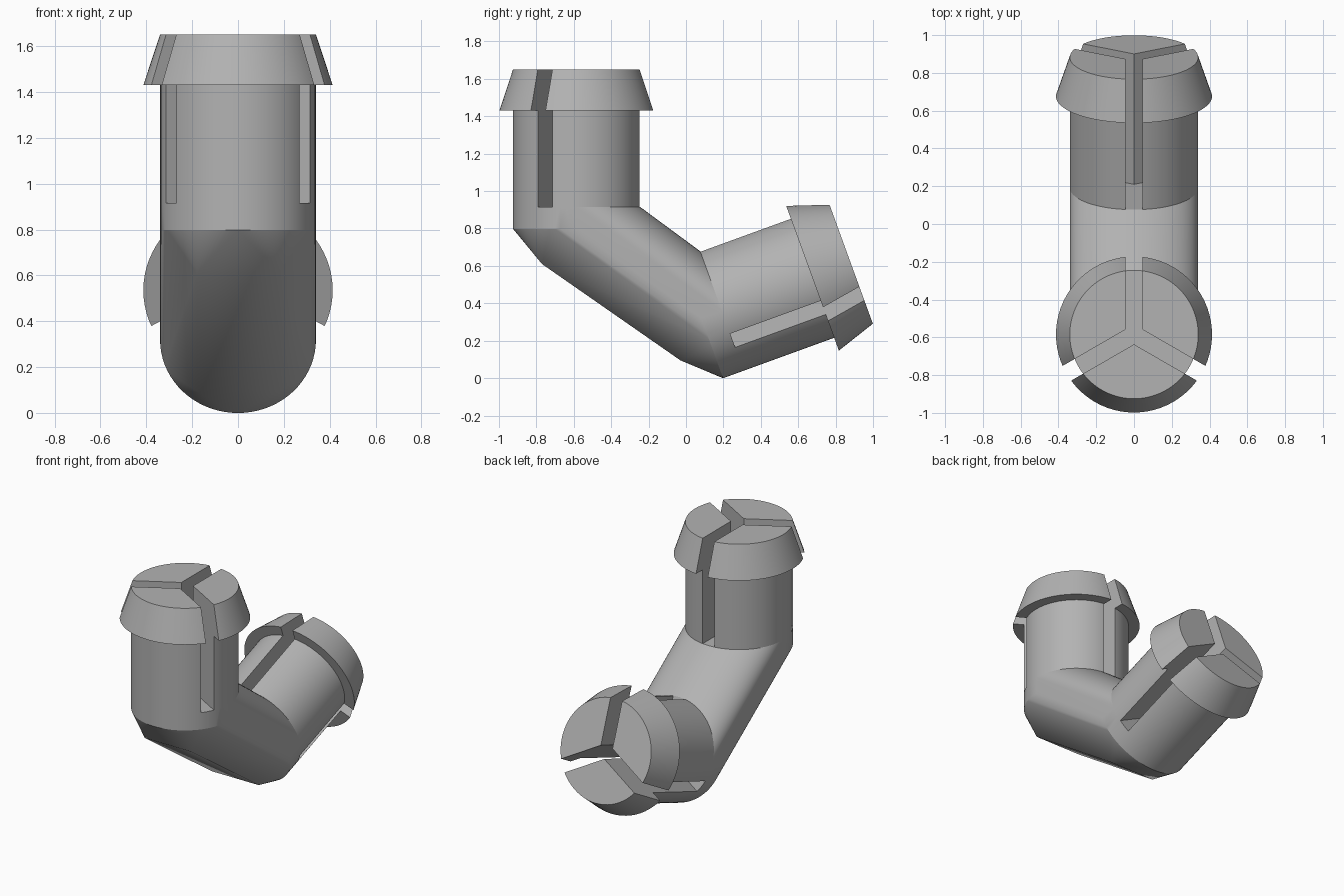
import bpy, bmesh
from math import radians, cos, sin, tau
from mathutils import Matrix, Vector

cube = bpy.data.objects.get("Cube")
if cube:
    bpy.data.objects.remove(cube, do_unlink=True)

RADIUS, LIP = 0.34, 0.413        # shaft and lip radius
LENGTH, LIP_START = 0.735, 0.515  # plug length, lip position
COLLAR = 0.117                   # round part of the elbow behind each plug
HALF_SLOT = 0.045
SEGMENTS = 72

grey = bpy.data.materials.new("grey plastic")
grey.use_nodes = True
grey.diffuse_color = (0.45, 0.45, 0.45, 1)
grey.node_tree.nodes["Principled BSDF"].inputs["Base Color"].default_value = grey.diffuse_color


def make_object(name, bm, angle):
    bmesh.ops.recalc_face_normals(bm, faces=bm.faces)
    mesh = bpy.data.meshes.new(name)
    bm.to_mesh(mesh)
    bm.free()
    mesh.materials.append(grey)
    obj = bpy.data.objects.new(name, mesh)
    bpy.context.collection.objects.link(obj)
    bpy.ops.object.select_all(action="DESELECT")
    obj.select_set(True)
    bpy.context.view_layer.objects.active = obj
    bpy.ops.object.shade_smooth_by_angle(angle=radians(angle))
    return obj


def direction(degrees):
    return Vector((cos(radians(degrees)), sin(radians(degrees)), 0))


def cut(bm, normal):
    # Keep the side the normal points to and cap the opening
    result = bmesh.ops.bisect_plane(
        bm, geom=bm.verts[:] + bm.edges[:] + bm.faces[:], dist=1e-5,
        plane_co=normal * HALF_SLOT, plane_no=normal, clear_inner=True)
    edges = [e for e in result["geom_cut"] if isinstance(e, bmesh.types.BMEdge)]
    bmesh.ops.contextual_create(bm, geom=edges)


def plug_prong(name, frame, start):
    # Revolve the shaft and lip, then trim to the sector between two slots
    bm = bmesh.new()
    profile = [(0, 0), (RADIUS, 0), (RADIUS, LIP_START), (LIP, LIP_START),
               (RADIUS, LENGTH), (0, LENGTH)]
    verts = [bm.verts.new((r, 0, z)) for r, z in profile]
    edges = [bm.edges.new(pair) for pair in zip(verts, verts[1:])]
    bmesh.ops.spin(bm, geom=verts + edges, cent=(0, 0, 0), axis=(0, 0, 1),
                   angle=tau, steps=SEGMENTS, use_duplicate=False)
    bmesh.ops.remove_doubles(bm, verts=bm.verts, dist=1e-4)
    cut(bm, direction(start + 90))
    cut(bm, direction(start + 30))
    bm.transform(frame)
    make_object(name, bm, 30)


# Frames at the base of each plug, z along the plug
upper = Matrix.Translation((0, -0.585, 0.915))
lower = (Matrix.Translation((0, 0.192, 0.359)) @ Matrix.Rotation(radians(-70), 4, "X")
         @ Matrix.Rotation(radians(180), 4, "Z"))

for name, frame in (("upper", upper), ("lower", lower)):
    for i in range(3):
        plug_prong(f"{name}_plug_prong_{i + 1}", frame, 90 + 120 * i)

# Elbow: hull around both collars and the flat underside plate
bm = bmesh.new()
for frame in (upper, lower):
    for z in (0, -COLLAR):
        for i in range(SEGMENTS):
            point = direction(360 * i / SEGMENTS) * RADIUS
            bm.verts.new(frame @ (point + Vector((0, 0, z))))
for y, z in ((-0.77, 0.61), (-0.03, 0.095)):
    for x in (-0.18, 0.18):
        bm.verts.new((x, y, z))
hull = bmesh.ops.convex_hull(bm, input=bm.verts)
loose = {v for v in hull["geom_interior"] if isinstance(v, bmesh.types.BMVert)}
bmesh.ops.delete(bm, geom=list(loose), context="VERTS")
bmesh.ops.dissolve_limit(bm, angle_limit=radians(0.2), verts=bm.verts, edges=bm.edges)
make_object("elbow", bm, 20)
